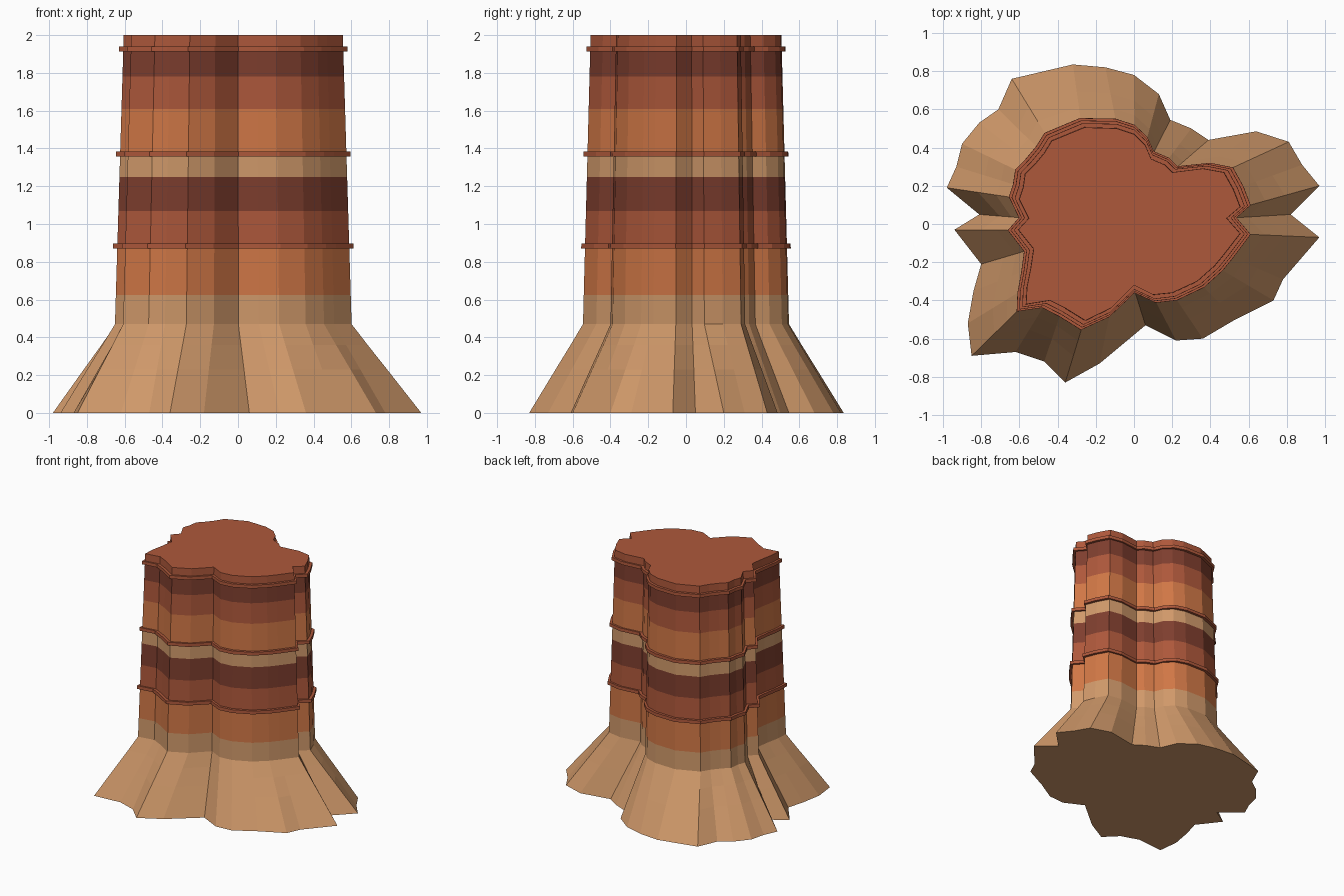
import bpy, bmesh

if "Cube" in bpy.data.objects:
    bpy.data.objects.remove(bpy.data.objects["Cube"])

# Fluted outlines, counter-clockwise from the right-hand lower ridge; same count in both
FOOT = [(.97, -.07), (.82, .05), (.97, .20), (.88, .31), (.81, .43), (.64, .485), (.39, .44),
        (.30, .50), (.19, .545), (.13, .68), (0, .78), (-.15, .82), (-.32, .835), (-.64, .76),
        (-.71, .60), (-.81, .53), (-.90, .42), (-.93, .30), (-.98, .19), (-.81, .05),
        (-.94, -.03), (-.80, -.21), (-.84, -.35), (-.87, -.52), (-.85, -.69), (-.62, -.67),
        (-.47, -.72), (-.36, -.83), (-.18, -.73), (.06, -.53), (.22, -.61), (.36, -.60),
        (.53, -.50), (.73, -.40), (.78, -.29)]
CROWN = [(.555, -.05), (.485, .03), (.555, .09), (.52, .18), (.47, .27), (.36, .29), (.20, .27),
         (.16, .31), (.09, .34), (.06, .41), (0, .47), (-.09, .50), (-.26, .505), (-.43, .435),
         (-.47, .37), (-.52, .31), (-.57, .26), (-.58, .19), (-.60, .13), (-.55, .03),
         (-.605, -.03), (-.525, -.13), (-.54, -.23), (-.56, -.33), (-.565, -.42), (-.44, -.40),
         (-.36, -.44), (-.255, -.505), (-.12, -.44), (0, -.32), (.10, -.37), (.20, -.36),
         (.33, -.30), (.42, -.22), (.47, -.16)]
CX = -.025
SHOULDER = .47


def srgb(r, g, b):
    return tuple(((c / 255 + .055) / 1.055) ** 2.4 for c in (r, g, b)) + (1,)


MATS = []
for name, rgb in (("sand tan", (208, 153, 106)), ("orange rock", (208, 119, 70)),
                  ("red rock", (174, 88, 59)), ("dark red rock", (126, 62, 46))):
    m = bpy.data.materials.new(name)
    m.diffuse_color = srgb(*rgb)
    m.use_nodes = True
    m.node_tree.nodes["Principled BSDF"].inputs["Base Color"].default_value = m.diffuse_color
    MATS.append(m)
TAN, ORANGE, RED, DARK = range(4)


def column_ring(z, grow=0):
    """Outline of the tapering column at height z, pushed out radially by grow."""
    s = 1 + .08 * (2 - z) / 1.53
    ring = []
    for x, y in CROWN:
        dx, dy = (x - CX) * s, y * s
        k = 1 + grow / (dx * dx + dy * dy) ** .5
        ring.append((CX + dx * k, dy * k, z))
    return ring


def foot_ring(z, t):
    """Outline of the flared foot: t = 0 at the column, 1 at the ground."""
    return [(cx + (fx - cx) * t, cy + (fy - cy) * t, z)
            for (cx, cy, _), (fx, fy) in zip(column_ring(SHOULDER), FOOT)]


def loft(name, rings, bands, bottom=TAN, top=RED):
    bm = bmesh.new()
    loops = [[bm.verts.new(p) for p in ring] for ring in rings]
    n = len(loops[0])
    for a, b, mat in zip(loops, loops[1:], bands):
        for i in range(n):
            j = (i + 1) % n
            bm.faces.new((a[i], a[j], b[j], b[i])).material_index = mat
    bm.faces.new(loops[0][::-1]).material_index = bottom
    bm.faces.new(loops[-1]).material_index = top
    mesh = bpy.data.meshes.new(name)
    bm.to_mesh(mesh)
    bm.free()
    for m in MATS:
        mesh.materials.append(m)
    obj = bpy.data.objects.new(name, mesh)
    bpy.context.collection.objects.link(obj)
    return obj


# Flared foot and banded column as one rock body
rings = [foot_ring(0, 1), foot_ring(.23, .51), foot_ring(.36, .23)]
bands = [TAN, TAN, TAN]
for z, mat in ((SHOULDER, TAN), (.625, ORANGE), (.88, RED), (1.07, DARK), (1.25, TAN),
               (1.37, ORANGE), (1.61, RED), (1.78, DARK), (1.925, RED)):
    rings.append(column_ring(z))
    bands.append(mat)
rings.append(column_ring(2))
loft("rock_column", rings, bands)

# Thin protruding ledges
for i, z in enumerate((.87, 1.357, 1.912)):
    loft(f"rock_ledge_{i + 1}", [column_ring(z, .022), column_ring(z + .027, .022)],
         [RED], bottom=RED)
